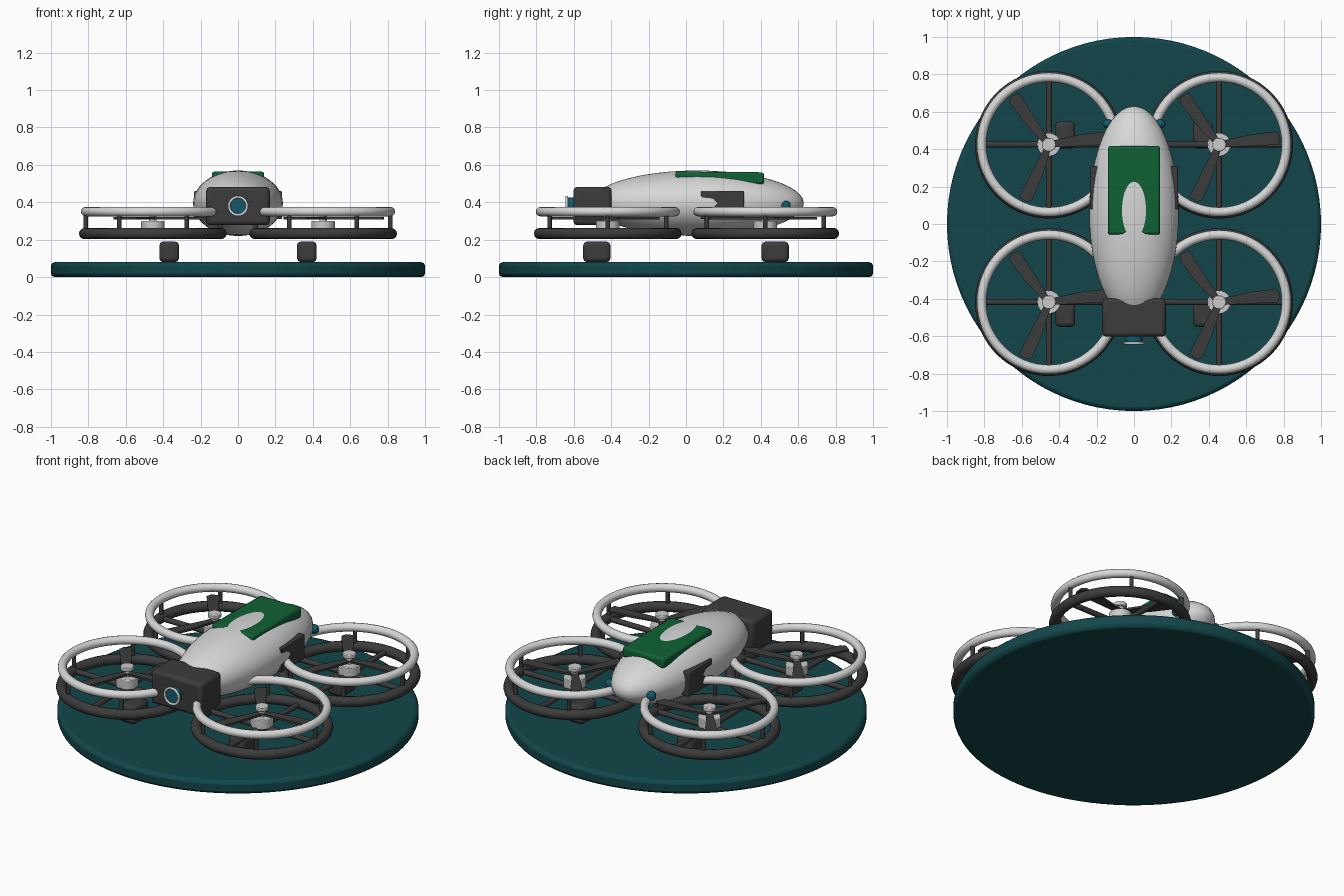
import bpy, bmesh
from math import pi, radians, cos, sin
from mathutils import Matrix, Vector

cube = bpy.data.objects.get("Cube")
if cube:
    bpy.data.objects.remove(cube, do_unlink=True)


def material(name, rgb):
    m = bpy.data.materials.new(name)
    m.use_nodes = True
    m.diffuse_color = (*rgb, 1)
    m.node_tree.nodes["Principled BSDF"].inputs["Base Color"].default_value = (*rgb, 1)
    return m


WHITE = material("shell white", (0.68, 0.68, 0.68))
SILVER = material("motor silver", (0.6, 0.6, 0.6))
DARK = material("charcoal", (0.045, 0.045, 0.045))
GREEN = material("battery green", (0.005, 0.12, 0.035))
TEAL = material("pad teal", (0.006, 0.062, 0.07))
LENS = material("lens blue", (0.006, 0.1, 0.15))


def finish(name, mat, bevel=0):
    o = bpy.context.object
    o.name = name
    o.data.materials.append(mat)
    bpy.ops.object.transform_apply(location=False, rotation=True, scale=True)
    if bevel:
        b = o.modifiers.new("bevel", 'BEVEL')
        b.width = bevel
        b.segments = 2
        b.limit_method = 'ANGLE'
    bpy.ops.object.shade_smooth_by_angle(angle=radians(40))
    return o


def box(name, mat, loc, size, bevel=0, rot=(0, 0, 0)):
    bpy.ops.mesh.primitive_cube_add(size=1, location=loc, rotation=rot)
    bpy.context.object.scale = size
    return finish(name, mat, bevel)


def tube(name, mat, loc, r, depth, axis='z', sides=24, bevel=0):
    rot = {'x': (0, pi / 2, 0), 'y': (pi / 2, 0, 0), 'z': (0, 0, 0)}[axis]
    bpy.ops.mesh.primitive_cylinder_add(vertices=sides, radius=r, depth=depth,
                                        location=loc, rotation=rot)
    return finish(name, mat, bevel)


def ring(name, mat, loc, major, minor, rot=(0, 0, 0)):
    bpy.ops.mesh.primitive_torus_add(major_segments=64, minor_segments=12, location=loc,
                                     rotation=rot, major_radius=major, minor_radius=minor)
    return finish(name, mat)


def ball(name, mat, loc, radii):
    bpy.ops.mesh.primitive_uv_sphere_add(segments=48, ring_count=24, location=loc,
                                         rotation=(0, 0, 0))
    bpy.context.object.scale = radii
    return finish(name, mat)


# Three swept blades joined into one propeller mesh
BLADE = [(0.01, -0.015), (0.32, 0), (0.325, 0.05), (0.3, 0.07), (0.17, 0.055), (0.01, 0.02)]


def propeller(name, loc):
    bm = bmesh.new()
    for k in range(3):
        turn = Matrix.Rotation(k * 2 * pi / 3, 4, 'Z')
        face = bm.faces.new([bm.verts.new(turn @ Vector((x, y, -0.006))) for x, y in BLADE])
        top = bmesh.ops.extrude_face_region(bm, geom=[face])["geom"]
        verts = [v for v in top if isinstance(v, bmesh.types.BMVert)]
        bmesh.ops.translate(bm, verts=verts, vec=(0, 0, 0.012))
    bmesh.ops.recalc_face_normals(bm, faces=bm.faces)
    mesh = bpy.data.meshes.new(name)
    bm.to_mesh(mesh)
    bm.free()
    mesh.materials.append(DARK)
    o = bpy.data.objects.new(name, mesh)
    o.location = loc
    bpy.context.collection.objects.link(o)


# Landing pad
tube("landing_pad", TEAL, (0, 0, 0.04), 1, 0.08, sides=96, bevel=0.02)

# Body shell, battery and camera
ball("body_shell", WHITE, (0, 0.06, 0.395), (0.24, 0.57, 0.175))
box("battery", GREEN, (0, 0.18, 0.53), (0.28, 0.475, 0.065), 0.014, (radians(-0.5), 0, 0))
box("camera_housing", DARK, (0, -0.5, 0.38), (0.34, 0.205, 0.205), 0.02)
tube("camera_lens", LENS, (0, -0.61, 0.38), 0.045, 0.055, 'y', 32)
ring("lens_rim", WHITE, (0, -0.638, 0.38), 0.048, 0.007, (pi / 2, 0, 0))

for side, sx in (("left", 1), ("right", -1)):
    box(side + "_side_panel", DARK, (sx * 0.21, 0.195, 0.385), (0.05, 0.23, 0.15), 0.006)
    ball(side + "_rear_light", LENS, (sx * 0.14, 0.535, 0.38), (0.028, 0.025, 0.028))

    for end, sy in (("front", -1), ("rear", 1)):
        tag = f"{end}_{side}_"
        cx, cy = sx * 0.455, sy * 0.421 + 0.003

        # Guard rings with posts and crossed spokes
        ring(tag + "upper_guard", WHITE, (cx, cy, 0.35), 0.36, 0.025)
        ring(tag + "lower_guard", DARK, (cx, cy, 0.233), 0.365, 0.03)
        for k in range(6):
            a = k * pi / 3
            tube(tag + "guard_post", DARK, (cx + 0.36 * cos(a), cy + 0.36 * sin(a), 0.29),
                 0.012, 0.12, sides=12)
        for axis in 'xy':
            tube(tag + "spoke", DARK, (cx, cy, 0.233), 0.016, 0.72, axis, 12)

        # Motor, shaft, propeller and cap
        tube(tag + "motor", SILVER, (cx, cy, 0.27), 0.063, 0.06, bevel=0.004)
        tube(tag + "shaft", SILVER, (cx, cy, 0.32), 0.02, 0.06, sides=16)
        propeller(tag + "propeller", (cx, cy, 0.315))
        tube(tag + "cap", SILVER, (cx, cy, 0.35), 0.037, 0.025, bevel=0.004)

        # Landing foot
        box(tag + "foot", DARK, (sx * 0.368, sy * 0.477, 0.135), (0.105, 0.145, 0.11), 0.02)
